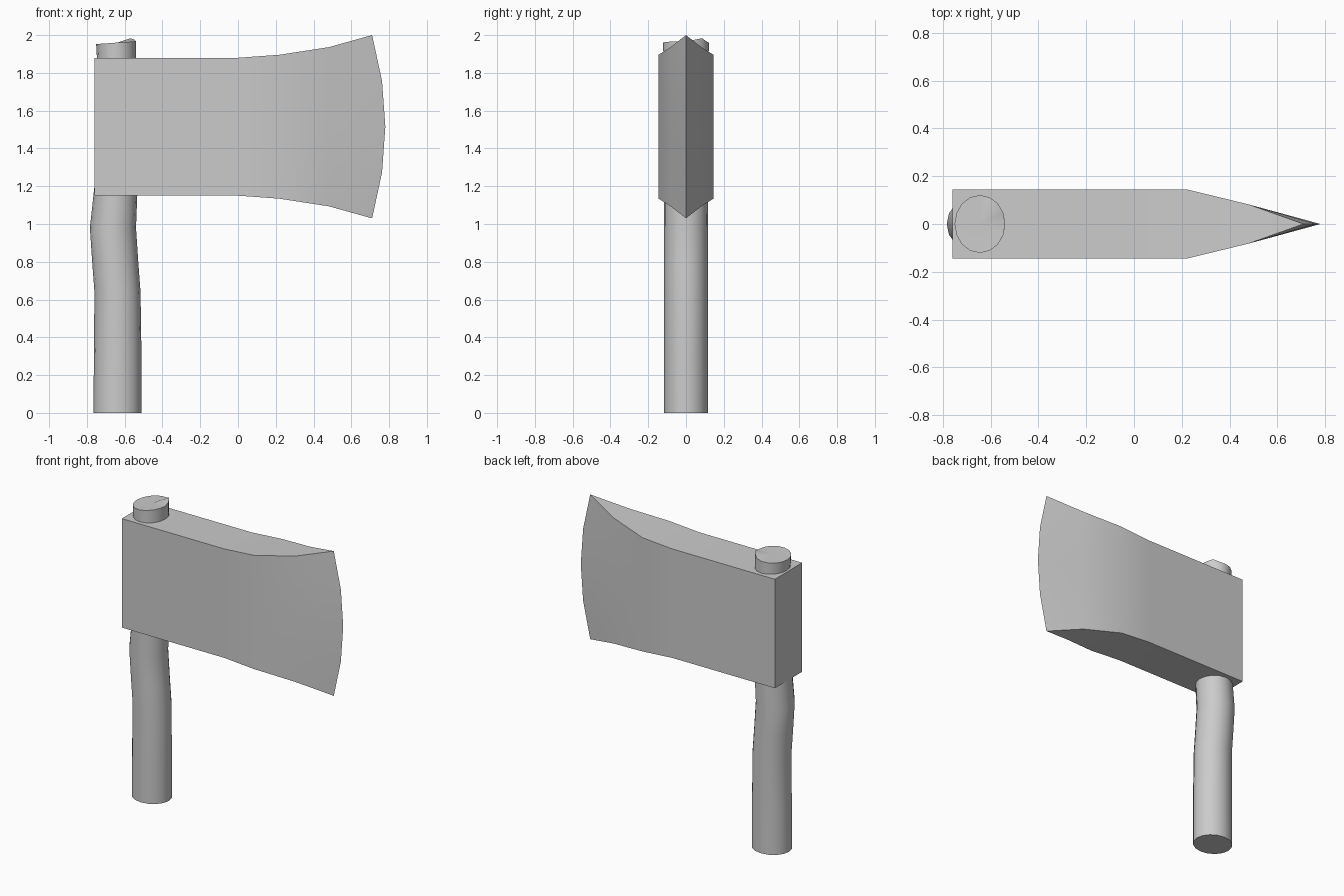
import bpy, bmesh, math

if "Cube" in bpy.data.objects:
    bpy.data.objects.remove(bpy.data.objects["Cube"])


def finish(bm, name, angle):
    bmesh.ops.remove_doubles(bm, verts=bm.verts, dist=1e-4)
    bmesh.ops.recalc_face_normals(bm, faces=bm.faces)
    mesh = bpy.data.meshes.new(name)
    bm.to_mesh(mesh)
    bm.free()
    obj = bpy.data.objects.new(name, mesh)
    bpy.context.collection.objects.link(obj)
    bpy.ops.object.select_all(action='DESELECT')
    obj.select_set(True)
    bpy.context.view_layer.objects.active = obj
    bpy.ops.object.shade_smooth_by_angle(angle=math.radians(angle))
    return obj


def bridge(bm, rings):
    # Join consecutive closed rings, skipping collapsed corners
    for a, b in zip(rings, rings[1:]):
        n = len(a)
        for i in range(n):
            j = (i + 1) % n
            quad = list(dict.fromkeys([a[i], a[j], b[j], b[i]]))
            if len(quad) > 2:
                bm.faces.new(quad)


# Axe head: cross-sections along x, flaring and thinning to a curved cutting edge
# (x, half thickness, half height)
MID, LEVELS = 1.515, 4
sections = [(-0.76, 0.145, 0.365), (0.0, 0.145, 0.365),
            (0.22, 0.145, 0.381), (0.48, 0.082, 0.421)]
bm = bmesh.new()
rings = []
for x, t, h in sections:
    up = [bm.verts.new((x, -t, MID + h * (2 * k / LEVELS - 1))) for k in range(LEVELS + 1)]
    down = [bm.verts.new((x, t, v.co.z)) for v in reversed(up)]
    rings.append(up + down)
edge = []
for k in range(LEVELS + 1):
    s = 2 * k / LEVELS - 1
    edge.append(bm.verts.new((0.78 - 0.07 * s * s, 0, MID + 0.485 * s)))
rings.append(edge + edge[::-1])
bridge(bm, rings)
bm.faces.new(rings[0])
finish(bm, "axe_head", 20)

# Handle: slightly bent elliptical shaft (z, centre x, x radius, y radius)
SIDES = 16
path = [(0.0, -0.638, 0.127, 0.116), (0.3, -0.637, 0.126, 0.116),
        (0.64, -0.638, 0.122, 0.116), (0.80, -0.65, 0.122, 0.116),
        (0.98, -0.662, 0.122, 0.116), (1.21, -0.645, 0.114, 0.117),
        (1.5, -0.643, 0.105, 0.118), (1.88, -0.643, 0.104, 0.12),
        (1.95, -0.645, 0.106, 0.121)]


def broken_top(x, y):
    # Uneven end of the shaft with one raised chip
    bump = math.exp(-((x + 0.57) ** 2 + (y - 0.07) ** 2) / 0.0012)
    return 1.96 + 0.07 * (x + 0.645) + 0.022 * bump


bm = bmesh.new()
rings = []
for i, (z, cx, rx, ry) in enumerate(path):
    ring = []
    for k in range(SIDES):
        a = 2 * math.pi * k / SIDES
        x, y = cx + rx * math.cos(a), ry * math.sin(a)
        ring.append(bm.verts.new((x, y, broken_top(x, y) if i == len(path) - 1 else z)))
    rings.append(ring)
bridge(bm, rings)
bm.faces.new(rings[0])
centre = bm.verts.new((-0.645, 0, 1.958))
for k in range(SIDES):
    bm.faces.new((rings[-1][k], rings[-1][(k + 1) % SIDES], centre))
finish(bm, "handle", 35)
